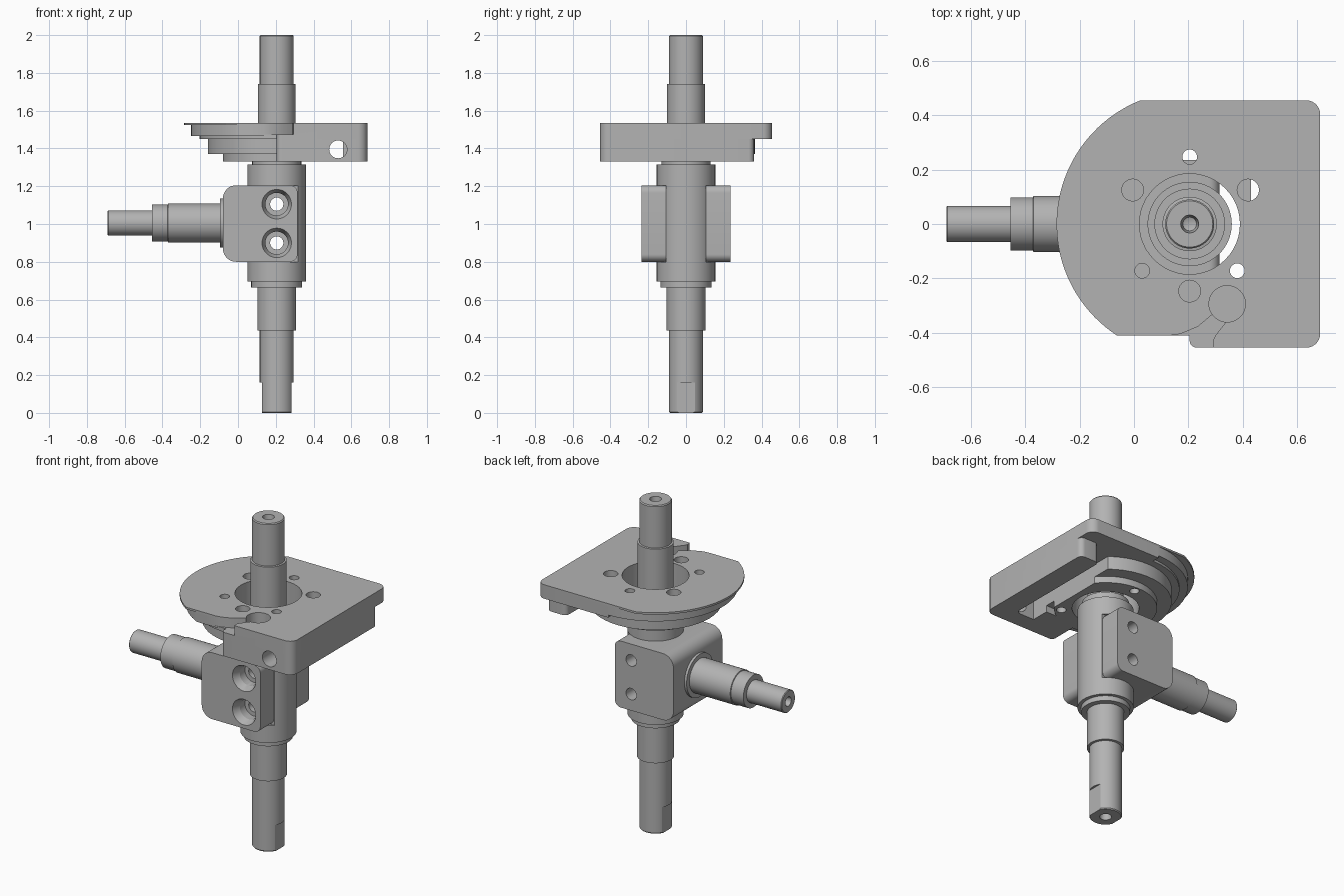
import bpy, bmesh
from math import sin, cos, pi, sqrt, atan2, radians
from mathutils import Matrix, Vector

cube = bpy.data.objects.get("Cube")
if cube:
    bpy.data.objects.remove(cube)

steel = bpy.data.materials.new("steel grey")
steel.use_nodes = True
grey = (0.45, 0.45, 0.45, 1)
steel.diffuse_color = grey
steel.node_tree.nodes["Principled BSDF"].inputs["Base Color"].default_value = grey

CX = 0.205  # axis of the main shaft
ALONG_Y = Matrix.Rotation(pi / 2, 4, 'X')
ALONG_X = Matrix.Rotation(-pi / 2, 4, 'Y')
parts = []


def finish(name, bm, matrix=Matrix()):
    bmesh.ops.remove_doubles(bm, verts=bm.verts, dist=1e-5)
    bm.transform(matrix)
    bmesh.ops.recalc_face_normals(bm, faces=bm.faces)
    mesh = bpy.data.meshes.new(name)
    bm.to_mesh(mesh)
    bm.free()
    mesh.materials.append(steel)
    obj = bpy.data.objects.new(name, mesh)
    bpy.context.collection.objects.link(obj)
    return obj


def lathe(name, profile, matrix, steps=64):
    bm = bmesh.new()
    verts = [bm.verts.new((r, 0, z)) for r, z in profile]
    edges = [bm.edges.new(pair) for pair in zip(verts, verts[1:])]
    bmesh.ops.spin(bm, geom=verts + edges, cent=(0, 0, 0), axis=(0, 0, 1),
                   angle=2 * pi, steps=steps)
    return finish(name, bm, matrix)


def prism(name, outline, z0, z1, matrix=Matrix()):
    bm = bmesh.new()
    face = bm.faces.new([bm.verts.new((p[0], p[1], z0)) for p in outline])
    top = bmesh.ops.extrude_face_region(bm, geom=[face])["geom"]
    bmesh.ops.translate(bm, vec=(0, 0, z1 - z0),
                        verts=[v for v in top if isinstance(v, bmesh.types.BMVert)])
    return finish(name, bm, matrix)


def rod(x, y, r, z0, z1, matrix=Matrix()):
    pts = [(x + r * cos(k * pi / 24), y + r * sin(k * pi / 24)) for k in range(48)]
    return prism("cutter", pts, z0, z1, matrix)


def box(x0, x1, y0, y1, z0, z1):
    return prism("cutter", [(x0, y0), (x1, y0), (x1, y1), (x0, y1)], z0, z1)


def rounded(corners, n=8):
    # Replace square corners (x, y, radius) with arcs
    pts = []
    for i, (x, y, r) in enumerate(corners):
        p = Vector((x, y))
        if r == 0:
            pts.append(p)
            continue
        u = (Vector(corners[i - 1][:2]) - p).normalized()
        v = (Vector(corners[(i + 1) % len(corners)][:2]) - p).normalized()
        for k in range(n + 1):
            t = k / n * pi / 2
            pts.append(p + r * (u + v - u * sin(t) - v * cos(t)))
    return pts


def cut(targets, *cutters):
    for cutter in cutters:
        for obj in targets:
            mod = obj.modifiers.new("cut", 'BOOLEAN')
            mod.operation = 'DIFFERENCE'
            mod.solver = 'EXACT'
            mod.object = cutter
            bpy.context.view_layer.objects.active = obj
            bpy.ops.object.modifier_apply(modifier=mod.name)
        bpy.data.objects.remove(cutter)


# Main shaft: stepped, centre-drilled at both ends
shaft = lathe("main_shaft", [
    (0, .07), (.025, .06), (.033, 0), (.085, 0), (.09, .006), (.09, .435),
    (.103, .437), (.103, .665), (.135, .665), (.135, .695), (.155, .695),
    (.155, 1.315), (.13, 1.315), (.13, 1.36), (.1, 1.36), (.1, 1.74),
    (.09, 1.742), (.09, 1.994), (.085, 2), (.033, 2), (.025, 1.94), (0, 1.93)],
    Matrix.Translation((CX, 0, 0)))
for side in (-1, 1):
    inner, outer = CX + side * .077, CX + side * .2
    cut([shaft], box(min(inner, outer), max(inner, outer), -.2, .2, -.1, .16))
    near, far = sorted((side * .105, side * .3))
    cut([shaft], box(0, .5, near, far, .8, 1.205))

# Clevis block: two cheeks joined by a bridge on the arm side
clevis = prism("clevis_block", rounded([
    (-.08, .8, .07), (.315, .8, .04), (.315, 1.205, .04), (-.08, 1.205, .07)]),
    -.235, .235, ALONG_Y)
cut([clevis], box(.1, .5, -.105, .105, .7, 1.3))

# Cross bolts: through holes with counterbores at the front
for z in (.9, 1.105):
    cut([clevis, shaft], rod(CX, z, .035, -.4, .4, ALONG_Y))
    cut([clevis], rod(CX, z, .06, .14, .4, ALONG_Y))
    sink = lathe("cutter", [(0, .19), (.06, .19), (.08, .24), (.08, .3), (0, .3)],
                 Matrix.Translation((CX, 0, z)) @ ALONG_Y, 48)
    cut([clevis], sink)

# Side arm: stepped stub pointing to -x
arm = lathe("side_arm", [
    (0, 0), (.13, 0), (.13, .095), (.103, .095), (.103, .37), (.098, .372),
    (.098, .455), (.067, .455), (.067, .686), (.063, .69), (.028, .69),
    (.02, .64), (0, .63)], Matrix.Translation((0, 0, 1.005)) @ ALONG_X)


# Mounting plate: round on one side, square on the other, in three layers
def plate_outline(r):
    back, front = min(r, .455), -min(r, .41)
    a0 = atan2(back, -sqrt(max(r * r - back * back, 0)))
    a1 = atan2(front, -sqrt(max(r * r - front * front, 0))) + 2 * pi
    pts = []
    for k in range(41):
        a = a0 + (a1 - a0) * k / 40
        pts.append((CX + r * cos(a), r * sin(a), 0))
    if front == -r:
        pts.pop()
    pts += [(CX, -.41, 0), (CX, -.455, .025), (.685, -.455, .05), (.685, .455, .05)]
    if back < .455:
        pts.append((CX, .455, 0))
    return rounded(pts)


layers = [prism("plate_" + n, plate_outline(r), z0, z1) for n, r, z0, z1 in (
    ("lower", .408, 1.45, 1.465), ("middle", .454, 1.465, 1.523),
    ("top", .49, 1.523, 1.535))]

# Stepped hub rings under the plate, trimmed by the side pocket
rings = [rod(CX, 0, r, z0, z1) for r, z0, z1 in ((.365, 1.37, 1.45), (.285, 1.33, 1.37))]
for ring, n in zip(rings, ("upper", "lower")):
    ring.name = "hub_ring_" + n
cut(rings, box(.43, .8, -.5, .5, 1.2, 1.6))

# Lower wall running along the front and the square side
wall = prism("lower_wall", rounded([
    (CX, -.455, .025), (.685, -.455, .05), (.685, .36, .03), (.555, .36, .03),
    (.555, -.35, .03), (.43, -.35, 0), (.43, -.24, 0), (CX, -.24, 0)]), 1.33, 1.45)
cut([wall], rod(.53, 1.395, .047, .3, .6, ALONG_Y))

# Bore, screw holes and dowel holes
body = layers + rings
cut(body, rod(CX, 0, .185, 1.2, 1.7))
for x, y in ((CX, .247), (.03, -.172), (.38, -.172)):
    cut(body + [wall], rod(x, y, .027, 1.2, 1.7))
for x, y in ((-.005, .125), (.42, .125), (CX, -.247)):
    cut(layers, rod(x, y, .04, 1.2, 1.7))

# Notch in the front edge leading to a round pocket
cut(layers, rod(.343, -.294, .067, 1.2, 1.7))
cut(layers[1:], prism("cutter", [
    (.1, -.5), (.1, -.415), (.17, -.405), (.235, -.378), (.28, -.34), (.33, -.3),
    (.36, -.33), (.335, -.365), (.3, -.41), (.29, -.43), (.3, -.5)], 1.475, 1.7))

# Shade curved faces smoothly and keep edges sharp
parts = [shaft, clevis, arm, wall] + layers + rings
bpy.ops.object.select_all(action='DESELECT')
for obj in parts:
    obj.select_set(True)
bpy.context.view_layer.objects.active = shaft
bpy.ops.object.shade_smooth_by_angle(angle=radians(30))
